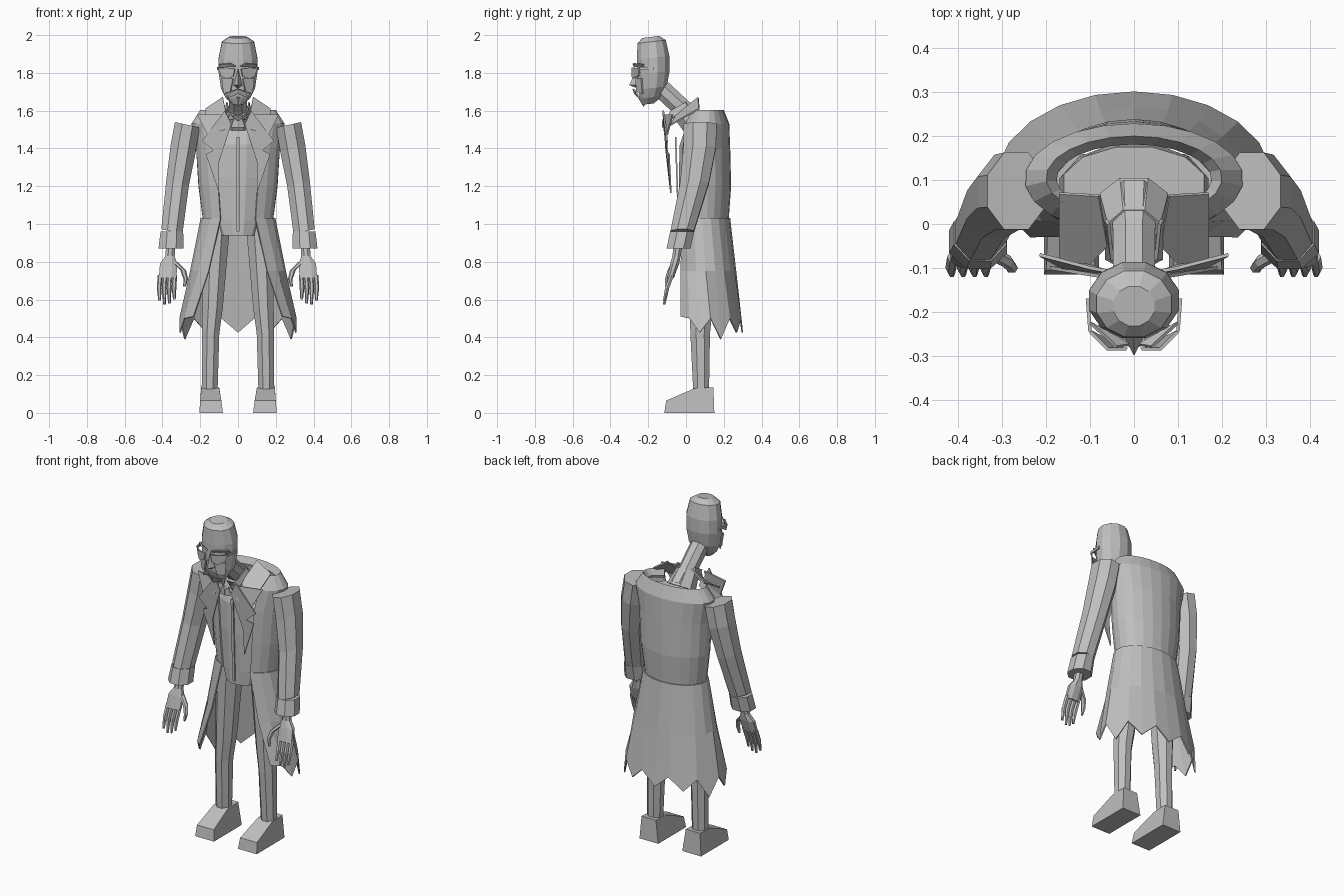
import bpy, bmesh, math
from mathutils import Vector

grey = bpy.data.materials.new("plain_grey")
grey.diffuse_color = (0.52, 0.52, 0.52, 1)


def make(name, verts, faces, mirror=False, thick=0.0):
    me = bpy.data.meshes.new(name)
    me.from_pydata([Vector(v) for v in verts], [], faces)
    bm = bmesh.new()
    bm.from_mesh(me)
    bmesh.ops.recalc_face_normals(bm, faces=bm.faces)
    bm.to_mesh(me)
    bm.free()
    me.materials.append(grey)
    ob = bpy.data.objects.new(name, me)
    bpy.context.collection.objects.link(ob)
    if thick:
        s = ob.modifiers.new("thickness", 'SOLIDIFY')
        s.thickness = thick
        s.offset = 0
    if mirror:
        m = ob.modifiers.new("mirror", 'MIRROR')
        m.use_clip = False
        m.use_mirror_merge = False
    return ob


def loft(name, rings, n=8, mirror=False, tilt=(0, 0)):
    """Closed tube through flat-sided rings (x, y, z, rx, ry); tilt leans the rings."""
    verts, faces = [], []
    k = 1 / math.cos(math.pi / n)
    for x, y, z, rx, ry in rings:
        for i in range(n):
            a = 2 * math.pi * (i + 0.5) / n
            dx, dy = k * rx * math.sin(a), -k * ry * math.cos(a)
            verts.append((x + dx, y + dy, z + tilt[0] * dx + tilt[1] * dy))
    for r in range(len(rings) - 1):
        for i in range(n):
            j = (i + 1) % n
            faces.append((r * n + i, r * n + j, r * n + n + j, r * n + n + i))
    faces.append(tuple(range(n)))
    faces.append(tuple(range((len(rings) - 1) * n, len(rings) * n)))
    return make(name, verts, faces, mirror)


def open_shell(name, rows, n, hem=None):
    """Wrap open at the front; rows are (z, rx, front y, back y, half opening in degrees)."""
    verts, faces = [], []
    for r, (z, rx, yf, yb, gap) in enumerate(rows):
        cy, ry = (yf + yb) / 2, (yb - yf) / 2
        a0 = math.radians(gap)
        for i in range(n + 1):
            a = a0 + (2 * math.pi - 2 * a0) * i / n
            zz = hem(i) if hem and r == len(rows) - 1 else z
            verts.append((rx * math.sin(a), cy - ry * math.cos(a), zz))
    w = n + 1
    for r in range(len(rows) - 1):
        for i in range(n):
            faces.append((r * w + i, r * w + i + 1, r * w + w + i + 1, r * w + w + i))
    return make(name, verts, faces, thick=0.008)


def plate(name, pts, mirror=True, thick=0.008):
    return make(name, pts, [tuple(range(len(pts)))], mirror, thick)


# Shoes: wedge rising to the heel
shoe = [(x, y, 0) for x, y in ((0.08, -0.115), (0.205, -0.115), (0.205, 0.15), (0.08, 0.15))]
shoe += [(0.088, -0.105, 0.065), (0.2, -0.105, 0.065), (0.195, 0.045, 0.13),
         (0.195, 0.145, 0.135), (0.1, 0.145, 0.135), (0.1, 0.045, 0.13)]
make("shoe", shoe, [(0, 1, 2, 3), (0, 1, 5, 4), (1, 2, 7, 6, 5), (2, 3, 8, 7),
                    (3, 0, 4, 9, 8), (4, 5, 6, 9), (6, 7, 8, 9)], True)

# Trousers
loft("trouser_leg", [(0.15, 0.08, 0.12, 0.042, 0.042), (0.145, 0.075, 0.42, 0.046, 0.052),
                     (0.135, 0.08, 0.55, 0.054, 0.06), (0.115, 0.085, 0.96, 0.07, 0.075),
                     (0.105, 0.085, 1.04, 0.07, 0.075)], 8, True)

# Waistcoat with a narrow button strip
loft("waistcoat", [(0, 0.06, 0.94, 0.10, 0.092), (0, 0.07, 1.02, 0.13, 0.103),
                   (0, 0.07, 1.25, 0.16, 0.108), (0, 0.075, 1.42, 0.17, 0.108),
                   (0, 0.09, 1.53, 0.16, 0.085)], 12)
plate("button_strip", [(-0.008, -0.055, 1.46), (0.008, -0.055, 1.46),
                       (0.008, -0.038, 0.96), (-0.008, -0.038, 0.96)], False)

# Coat body, rolling inward at the shoulders
open_shell("coat_body", [(1.565, 0.18, 0.02, 0.185, 40), (1.6, 0.2, 0.01, 0.2, 38),
                         (1.53, 0.245, -0.02, 0.225, 34), (1.4, 0.22, -0.035, 0.23, 32),
                         (1.2, 0.207, -0.035, 0.235, 30), (1.02, 0.183, -0.03, 0.222, 30)], 18)

# Coat skirt with a ragged hem
open_shell("coat_skirt", [(1.03, 0.195, -0.035, 0.23, 28), (0.75, 0.25, -0.06, 0.262, 38),
                          (0.45, 0.31, -0.095, 0.298, 49)], 16,
           lambda i: 0.51 if i in (0, 16) else (0.50 if i % 2 else (0.39 if i in (4, 12) else 0.425)))

# Lapels and turned-out collar
plate("lapel_lower", [(0.035, -0.118, 1.53), (0.07, -0.12, 1.6), (0.19, -0.10, 1.44), (0.13, -0.105, 1.39),
                      (0.17, -0.09, 1.37), (0.1, -0.08, 1.165), (0.1, -0.095, 1.33)])
plate("lapel_upper", [(0.045, -0.11, 1.58), (0.1, -0.1, 1.58), (0.215, -0.07, 1.58),
                      (0.16, -0.1, 1.47), (0.07, -0.115, 1.5)])
plate("coat_collar", [(0.08, 0.065, 1.67), (0.17, 0.07, 1.61), (0.17, -0.08, 1.525),
                      (0.10, -0.09, 1.52), (0.06, -0.05, 1.575)])

# Sleeves with wider cuffs
loft("sleeve", [(0.268, 0.075, 1.525, 0.066, 0.088), (0.29, 0.072, 1.4, 0.067, 0.086),
                (0.32, 0.045, 1.215, 0.06, 0.076), (0.35, -0.02, 0.96, 0.056, 0.062)],
     8, True, (0.22, 0))
loft("cuff", [(0.35, -0.02, 0.96, 0.06, 0.064), (0.355, -0.04, 0.87, 0.066, 0.063)], 8, True)

# Hands
loft("hand", [(0.355, -0.04, 0.9, 0.024, 0.024), (0.36, -0.05, 0.83, 0.025, 0.022),
              (0.368, -0.06, 0.79, 0.045, 0.024), (0.372, -0.082, 0.715, 0.047, 0.018)], 8, True)
for i, tip in enumerate((0.60, 0.58, 0.575, 0.595)):
    x = 0.335 + 0.026 * i
    loft("finger_%d" % (i + 1), [(x, -0.075, 0.73, 0.011, 0.012), (x + 0.004, -0.1, 0.66, 0.011, 0.011),
                                 (x + 0.002, -0.115, tip, 0.006, 0.006)], 6, True)
loft("thumb", [(0.335, -0.06, 0.8, 0.014, 0.014), (0.29, -0.085, 0.755, 0.013, 0.013),
               (0.277, -0.1, 0.71, 0.011, 0.011), (0.283, -0.105, 0.67, 0.006, 0.006)], 6, True)

# Neck leaning forward, shirt neck, shirt collar and bow
loft("neck", [(0, 0.05, 1.545, 0.055, 0.05), (0, -0.03, 1.622, 0.048, 0.042),
              (0, -0.135, 1.72, 0.048, 0.042)], 8, tilt=(0, 0.7))
loft("shirt_neck", [(0, 0.045, 1.53, 0.078, 0.06), (0, -0.02, 1.605, 0.06, 0.052)], 8, tilt=(0, 0.6))
plate("shirt_collar", [(0.058, 0.0, 1.645), (0.064, 0.01, 1.615), (0.062, -0.08, 1.555),
                       (0.015, -0.105, 1.55), (0.05, -0.08, 1.6)])
plate("bow", [(0.0, -0.122, 1.545), (0.02, -0.118, 1.56), (0.037, -0.112, 1.51), (0.0, -0.122, 1.51)])

# Head
loft("head", [(0, -0.2, 1.635, 0.03, 0.03), (0, -0.185, 1.67, 0.065, 0.058),
              (0, -0.177, 1.72, 0.09, 0.076), (0, -0.173, 1.8, 0.102, 0.086),
              (0, -0.174, 1.88, 0.102, 0.086), (0, -0.182, 1.965, 0.085, 0.075),
              (0, -0.187, 1.99, 0.047, 0.045)], 12, tilt=(0, 0.12))

# Nose, brows, spectacles, cheeks, moustache and chin tuft
make("nose", [(0, -0.258, 1.83), (0.026, -0.25, 1.735), (-0.026, -0.25, 1.735), (0, -0.3, 1.735),
              (0, -0.25, 1.715)], [(0, 1, 3), (0, 3, 2), (0, 2, 1), (1, 4, 3), (2, 3, 4), (1, 2, 4)])
plate("brow", [(0.012, -0.275, 1.835), (0.04, -0.28, 1.85), (0.1, -0.225, 1.845), (0.1, -0.225, 1.83)])
plate("spectacle_lens", [(0.016, -0.285, 1.82), (0.06, -0.285, 1.828), (0.1, -0.245, 1.825),
                         (0.09, -0.25, 1.785), (0.06, -0.28, 1.77), (0.025, -0.285, 1.78)])
plate("spectacle_arm", [(0.1, -0.245, 1.83), (0.106, -0.17, 1.83), (0.106, -0.17, 1.815), (0.1, -0.245, 1.815)])
plate("cheek", [(0.025, -0.265, 1.77), (0.085, -0.235, 1.77), (0.075, -0.23, 1.69), (0.04, -0.26, 1.7)])
plate("moustache", [(0.0, -0.28, 1.715), (0.04, -0.265, 1.7), (0.058, -0.245, 1.665), (0.0, -0.27, 1.69)])
make("chin_tuft", [(0.035, -0.235, 1.675), (-0.035, -0.235, 1.675), (0, -0.255, 1.67), (0, -0.225, 1.62),
                   (0, -0.2, 1.67)], [(0, 2, 3), (2, 1, 3), (0, 3, 4), (1, 4, 3), (0, 4, 1, 2)])
